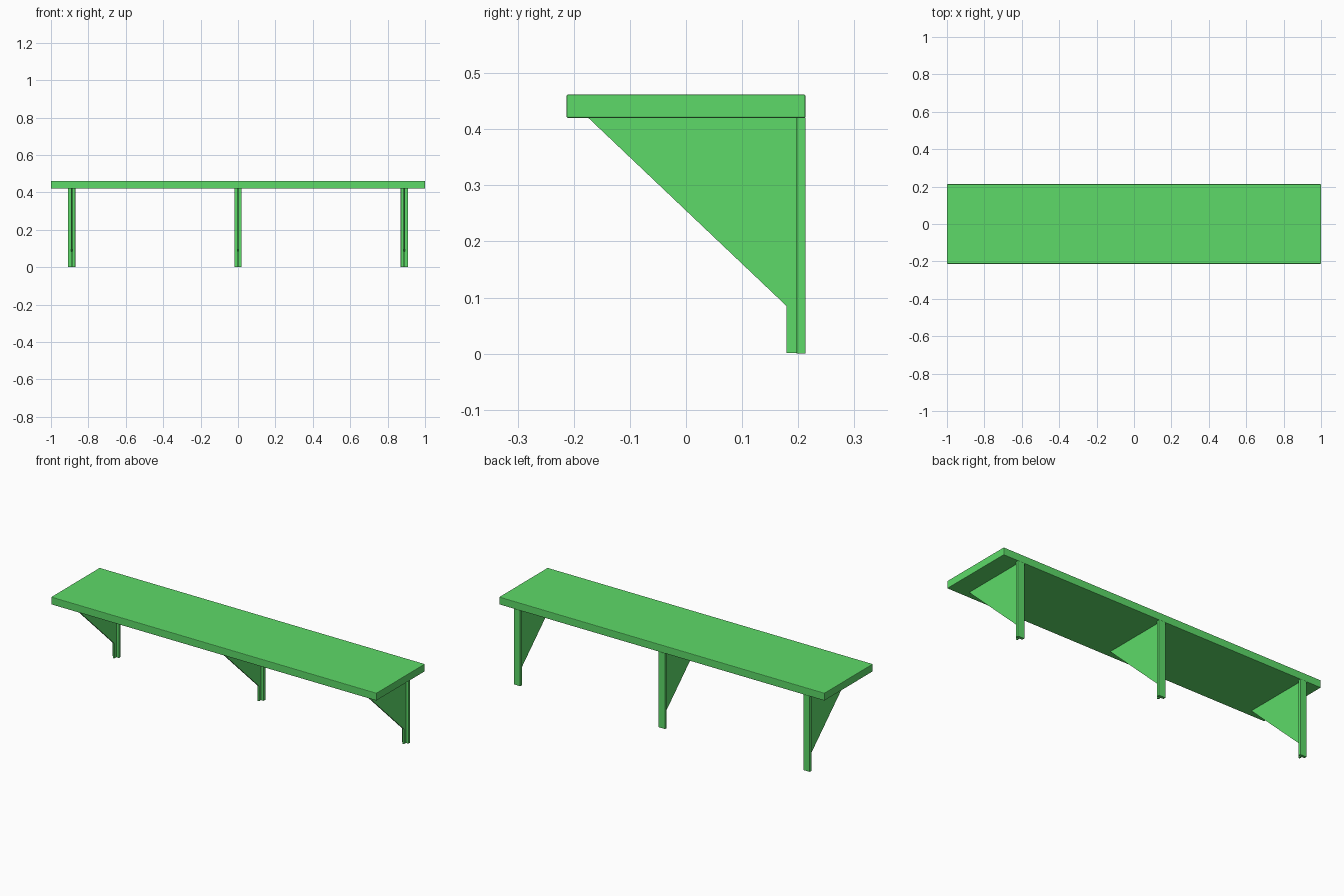
import bpy, bmesh

if "Cube" in bpy.data.objects:
    bpy.data.objects.remove(bpy.data.objects["Cube"])


def finish(name, bm, bevel, mat):
    bmesh.ops.recalc_face_normals(bm, faces=bm.faces[:])
    mesh = bpy.data.meshes.new(name)
    bm.to_mesh(mesh)
    bm.free()
    obj = bpy.data.objects.new(name, mesh)
    bpy.context.collection.objects.link(obj)
    mesh.materials.append(mat)
    if bevel:
        mod = obj.modifiers.new("edge_bevel", 'BEVEL')
        mod.width = bevel
        mod.segments = 2
    return obj


def box(name, x, y, z, bevel, mat):
    bm = bmesh.new()
    bmesh.ops.create_cube(bm, size=1)
    for v in bm.verts:
        v.co = [lo + (c + 0.5) * (hi - lo) for c, (lo, hi) in zip(v.co, (x, y, z))]
    return finish(name, bm, bevel, mat)


def plate(name, cx, thickness, outline, mat):
    # side (y, z) outline extruded along x
    bm = bmesh.new()
    face = bm.faces.new([bm.verts.new((cx - thickness / 2, y, z)) for y, z in outline])
    out = bmesh.ops.extrude_face_region(bm, geom=[face])
    new = [g for g in out["geom"] if isinstance(g, bmesh.types.BMVert)]
    bmesh.ops.translate(bm, vec=(thickness, 0, 0), verts=new)
    return finish(name, bm, 0, mat)


green = bpy.data.materials.new("green")
green.diffuse_color = (0.11, 0.70, 0.14, 1)
green.use_nodes = True
green.node_tree.nodes["Principled BSDF"].inputs["Base Color"].default_value = green.diffuse_color

# Shelf board
box("shelf_board", (-1, 1), (-0.213, 0.213), (0.42, 0.462), 0.003, green)

# T-section brackets: back flange plus triangular web running down to the foot
web = [(-0.175, 0.421), (0.179, 0.085), (0.179, 0.001), (0.199, 0.001), (0.199, 0.421)]
for side, cx in (("left", -0.89), ("middle", 0.0), ("right", 0.89)):
    box(side + "_bracket_flange", (cx - 0.02, cx + 0.02), (0.197, 0.213), (0, 0.421), 0.0015, green)
    plate(side + "_bracket_web", cx, 0.008, web, green)
